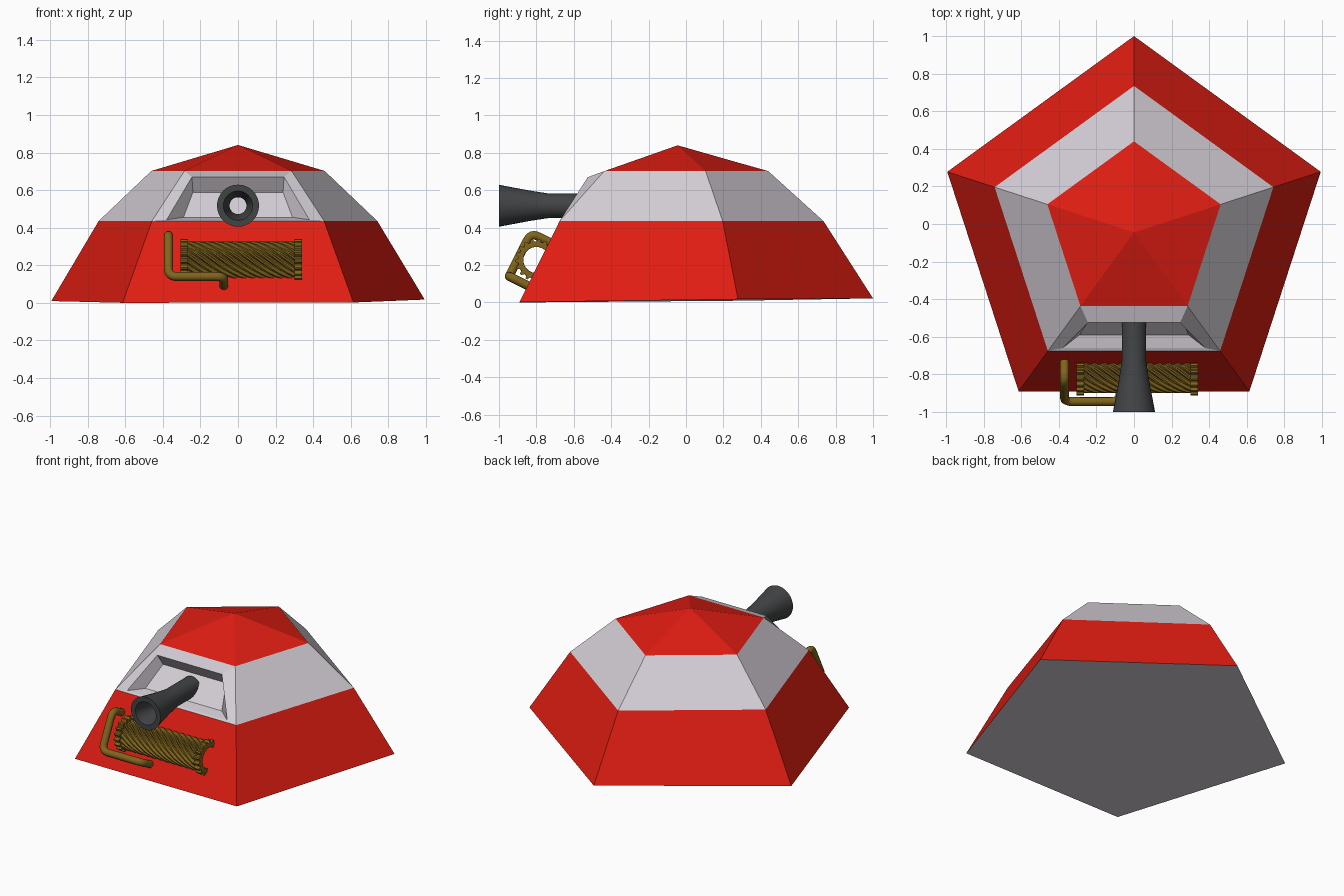
import bpy, bmesh
from math import sin, cos, pi, radians
from mathutils import Vector

if "Cube" in bpy.data.objects:
    bpy.data.objects.remove(bpy.data.objects["Cube"])


def material(name, rgb):
    m = bpy.data.materials.new(name)
    m.diffuse_color = (*rgb, 1)
    m.use_nodes = True
    m.node_tree.nodes["Principled BSDF"].inputs["Base Color"].default_value = m.diffuse_color
    return m


RED = material("red", (0.74, 0.012, 0.006))
WHITE = material("white", (0.66, 0.62, 0.67))
DARK = material("dark_grey", (0.055, 0.058, 0.06))
BRASS = material("brass", (0.22, 0.13, 0.012))


def finish(bm, name, mats):
    bmesh.ops.recalc_face_normals(bm, faces=bm.faces)
    me = bpy.data.meshes.new(name)
    bm.to_mesh(me)
    bm.free()
    ob = bpy.data.objects.new(name, me)
    bpy.context.collection.objects.link(ob)
    for m in mats:
        me.materials.append(m)
    return ob


def bridge(bm, a, b, mat=0, skip=()):
    n = len(a)
    for i in range(n):
        if i not in skip:
            bm.faces.new((a[i], a[(i + 1) % n], b[(i + 1) % n], b[i])).material_index = mat


# Five-sided body: red skirt, white band, red cap
bm = bmesh.new()
CY = -0.045


def pentagon(r, z, tilt=0.0):
    ring = []
    for k in range(5):
        a = radians(90 + 72 * k)
        x, y = r * cos(a), CY + r * sin(a)
        ring.append(bm.verts.new((x, y, max(0, z + tilt * (y + x / 3)))))
    return ring


base = pentagon(1.045, 0.01, 0.012)
mid = pentagon(0.78, 0.435)
top = pentagon(0.485, 0.702)
apex = bm.verts.new((0, CY, 0.84))
bm.faces.new(base).material_index = 1
bridge(bm, base, mid, 0)
bridge(bm, mid, top, 1, skip=(2,))
for i in range(5):
    bm.faces.new((top[i], top[(i + 1) % 5], apex))


# Hooded window recess in the front of the white band
def window(xb, yb, zb, xt, yt, zt):
    return [bm.verts.new(p) for p in ((-xb, yb, zb), (xb, yb, zb), (xt, yt, zt), (-xt, yt, zt))]


outer = [mid[2], mid[3], top[3], top[2]]
rim = window(0.38, -0.66, 0.442, 0.245, -0.525, 0.67)
back = window(0.29, -0.59, 0.455, 0.24, -0.47, 0.588)
bridge(bm, outer, rim, 1)
bridge(bm, rim, back, 1)
bm.faces.new(back).material_index = 1
finish(bm, "body", [RED, WHITE])

# Flared hollow barrel, lathed around the y axis
bm = bmesh.new()
profile = [(0.065, -0.50), (0.065, -0.73), (0.082, -0.84), (0.112, -1.0),
           (0.078, -1.0), (0.045, -0.88), (0.045, -0.50)]
N = 32
rings = [[bm.verts.new((r * cos(2 * pi * i / N), y, 0.517 + r * sin(2 * pi * i / N)))
          for i in range(N)] for r, y in profile]
for j in range(len(rings)):
    bridge(bm, rings[j], rings[(j + 1) % len(rings)])
barrel = finish(bm, "barrel", [DARK])
bpy.context.view_layer.objects.active = barrel
barrel.select_set(True)
bpy.ops.object.shade_smooth_by_angle(angle=radians(35))


# Hollow toothed drum along x, optionally twisted into a screw
def toothed_drum(name, x0, x1, r_low, r_high, r_hole, teeth, steps=1, twist=0.0):
    bm = bmesh.new()
    n = teeth * 4
    outs, ins = [], []
    for s in range(steps + 1):
        t = s / steps
        for store, bore in ((outs, True), (ins, False)):
            ring = []
            for i in range(n):
                a = 2 * pi * i / n + twist * t
                r = (r_high if i % 4 < 2 else r_low) if bore else r_hole
                ring.append(bm.verts.new((x0 + (x1 - x0) * t, -0.80 + r * cos(a), 0.227 + r * sin(a))))
            store.append(ring)
    for s in range(steps):
        bridge(bm, outs[s], outs[s + 1])
        bridge(bm, ins[s], ins[s + 1])
    bridge(bm, outs[0], ins[0])
    bridge(bm, outs[-1], ins[-1])
    return finish(bm, name, [BRASS])


toothed_drum("screw_drum", -0.27, 0.305, 0.082, 0.1, 0.07, 16, 28, 4.6)
toothed_drum("left_gear", -0.305, -0.265, 0.098, 0.114, 0.07, 18)
toothed_drum("right_gear", 0.30, 0.34, 0.098, 0.114, 0.07, 18)

# Bent crank handle lying parallel to the front face
up, out = Vector((0, 0.447, 0.894)), Vector((0, -0.894, 0.447))
c = Vector((-0.37, -0.945, 0.14))
d = c + Vector((0.295, 0, 0))
b = c + up * 0.26
corners = [b - out * 0.12, b, c, d, d - out * 0.12]
path = [corners[0]]
for p, q, r in zip(corners, corners[1:], corners[2:]):
    s, e = q + (p - q).normalized() * 0.045, q + (r - q).normalized() * 0.045
    for k in range(7):
        t = k / 6
        path.append(s * (1 - t) ** 2 + q * 2 * t * (1 - t) + e * t * t)
path.append(corners[-1])
cu = bpy.data.curves.new("crank_handle", "CURVE")
cu.dimensions = "3D"
cu.bevel_depth = 0.024
cu.bevel_resolution = 3
cu.use_fill_caps = True
sp = cu.splines.new("POLY")
sp.points.add(len(path) - 1)
for pt, co in zip(sp.points, path):
    pt.co = (*co, 1)
cu.materials.append(BRASS)
crank = bpy.data.objects.new("crank_handle", cu)
bpy.context.collection.objects.link(crank)
bpy.ops.object.select_all(action="DESELECT")
bpy.context.view_layer.objects.active = crank
crank.select_set(True)
bpy.ops.object.convert(target="MESH")
bpy.ops.object.shade_smooth_by_angle(angle=radians(40))
